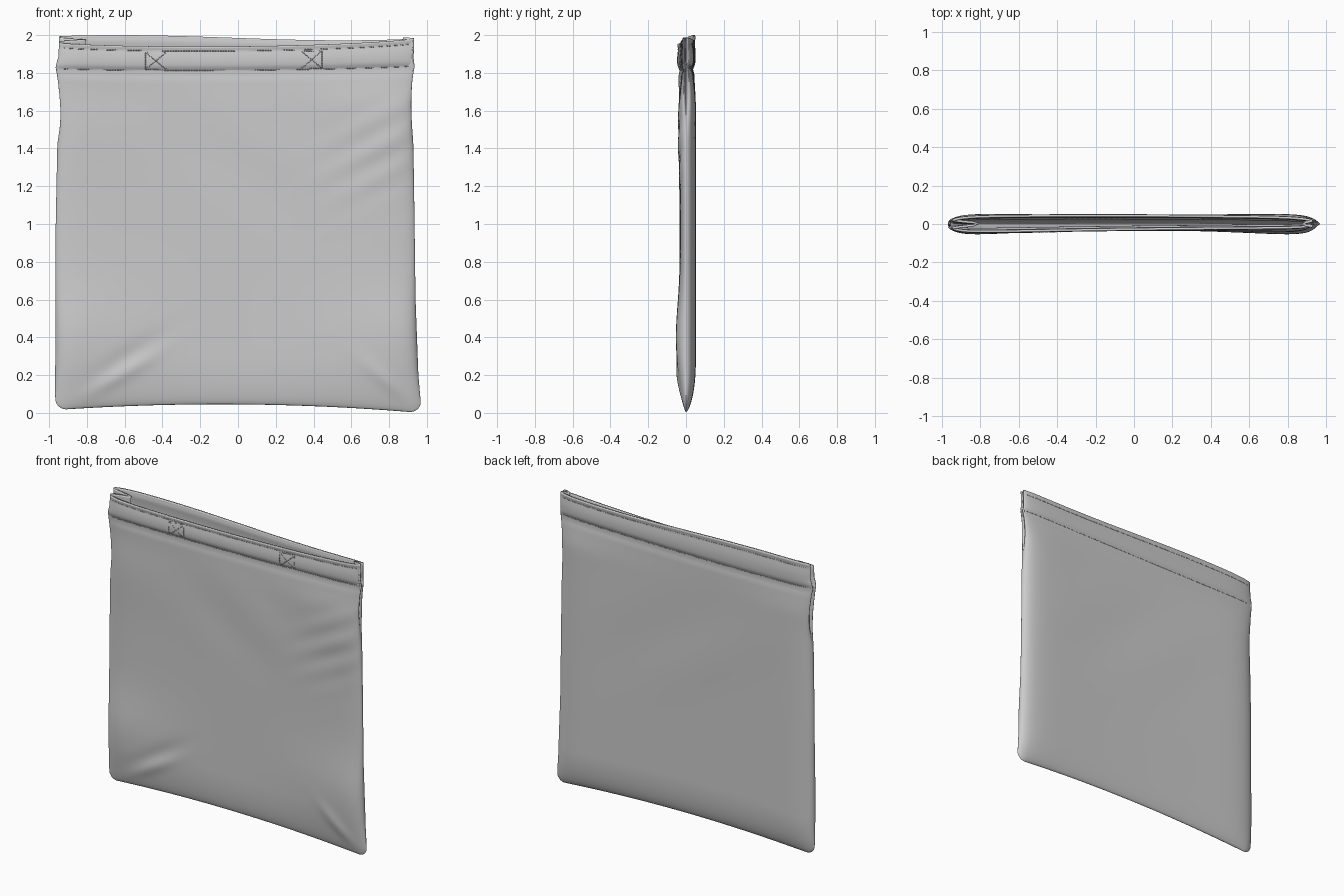
import bpy, bmesh, math
from mathutils import Vector

if "Cube" in bpy.data.objects:
    bpy.data.objects.remove(bpy.data.objects["Cube"])

NA, BODY, HEM = 120, 80, 16
A0 = 0.3
LEFT = [(0, -.965), (.1, -.968), (1, -.965), (1.5, -.955), (1.78, -.962), (1.83, -.968), (1.89, -.95), (2.1, -.945)]
RIGHT = [(0, .966), (.05, .968), (.2, .955), (.6, .94), (1.2, .932), (1.5, .927), (1.78, .93), (1.83, .937), (1.88, .93), (2.1, .935)]


def interp(table, z):
    for (z0, x0), (z1, x1) in zip(table, table[1:]):
        if z <= z1:
            return x0 + (x1 - x0) * max(0, z - z0) / (z1 - z0)
    return table[-1][1]


def smooth(e0, e1, x):
    t = min(1, max(0, (x - e0) / (e1 - e0)))
    return t * t * (3 - 2 * t)


def quad(a, b, c, u):
    return b + (c - a) / 2 * u + ((a + c) / 2 - b) * u * u


def gauss(x, c, w):
    return math.exp(-((x - c) / w) ** 2)


def crease(x, z, cx, cz, ang, length, width):
    c, s = math.cos(ang), math.sin(ang)
    return gauss(c * (x - cx) + s * (z - cz), 0, length) * gauss(c * (z - cz) - s * (x - cx), 0, width)


# Heights of the rim and of the hem seam on either sheet
def rim(front, u):
    return quad(1.963, 1.94, 1.987, u) if front else quad(1.992, 1.985, 1.985, u) - .012 * math.sin(math.pi * u)


def seam(front, u):
    return quad(1.82, 1.81, 1.835, u) if front else quad(1.83, 1.82, 1.832, u)


def wrinkles(x, z, front):
    if front:
        w = .010 * crease(x, z, -.62, .2, .55, .2, .04) - .008 * crease(x, z, -.58, .3, .55, .22, .05)
        w += .010 * crease(x, z, .78, .17, -.75, .16, .04)
        w += .004 * math.sin(38 * (z - .5 * x)) * crease(x, z, .75, 1.4, .8, .28, .2)
        return w + .003 * math.sin(9 * (z + .9 * x)) * gauss(x, .1, .5) * gauss(z, 1.4, .3)
    return .003 * math.sin(8 * (z + .8 * x)) * gauss(z, 1.2, .4) * gauss(x, 0, .6)


def point(front, a, v):
    """Sheet point: a runs left to right over 0..pi, v 0..1 is body, 1..2 is hem."""
    u = -math.cos(a)
    k = math.sqrt(max(0, 1 - abs(u) ** 12))
    d = (1 - abs(u)) * .96
    zb = quad(.015, .045, 0, u)
    if d < .06:
        zb += .06 - math.sqrt(max(0, .0036 - (.06 - d) ** 2))
    m = min(1, 1.3 * k)

    def height(fn):
        mean = (fn(True, u) + fn(False, u)) / 2
        return mean + (fn(front, u) - mean) * m
    zs, zt = height(seam), height(rim)
    z = zb + (zs - zb) * v ** 1.5 if v < 1 else zs + (zt - zs) * (v - 1)
    # Side gusset tucks inward towards the rim
    f = smooth(1.4, 1.9, z)
    b = min(a, math.pi - a)
    if b < A0:
        depth = .14 if a < 1.5 else .05
        uf = math.copysign(1 - depth * (1 - b / A0) ** 2, u)
        kf = .4 * b / A0
    else:
        uf = -math.cos((a - A0) / (math.pi - 2 * A0) * math.pi)
        kf = .4 + .6 * math.sqrt(max(0, 1 - abs(uf) ** 12))
    u += (uf - u) * f
    k += (kf - k) * f
    l, r = interp(LEFT, z), interp(RIGHT, z)
    x = l + (r - l) * (u + 1) / 2
    # Pillow thickness of the front or back sheet
    t = smooth(1.62, 1.84, z)
    if front:
        h = .033 + u * u * (.034 * gauss(z, .4, .25) + .014 * gauss(z, 1.5, .25))
        h += (quad(.046, .03, .022, u) - h) * t
    else:
        h = .046 + .012 * u * u
        h += (quad(.04, .045, .034, u) - h) * t
    h -= .008 * gauss(z, zs, .016)
    if v > 1:
        h += .006 * math.sin(math.pi * min(1, (v - 1) / .82)) + .004 * smooth(1.82, 1.95, v)
    h += wrinkles(x, z, front) * (1 - t)
    q = min(1, (z - zb) / .25)
    kb = max(0, 1 - (1 - q) ** 2) ** .55
    return Vector((x, (-h if front else h) * k * kb, z))


# Bag: one continuous sleeve closed along the bottom, thickened at the hem
ring = [(True, math.pi * i / NA) for i in range(NA)] + [(False, math.pi * (1 - i / NA)) for i in range(NA)]
rows = [i / BODY for i in range(BODY)] + [1 + i / HEM for i in range(HEM + 1)]
bm = bmesh.new()
grid = [[bm.verts.new(point(s, a, v)) for s, a in ring] for v in rows]
n = len(ring)
for j in range(len(rows) - 1):
    for i in range(n):
        k = (i + 1) % n
        bm.faces.new((grid[j][i], grid[j][k], grid[j + 1][k], grid[j + 1][i]))
bmesh.ops.remove_doubles(bm, verts=grid[0], dist=1e-5)
mesh = bpy.data.meshes.new("bag")
bm.to_mesh(mesh)
bm.free()
bag = bpy.data.objects.new("bag", mesh)
bpy.context.collection.objects.link(bag)
group = bag.vertex_groups.new(name="hem")
first = len(mesh.vertices) - n * (HEM + 1)
group.add(list(range(first, len(mesh.vertices))), 1.0, 'REPLACE')
solid = bag.modifiers.new("cloth", 'SOLIDIFY')
solid.thickness = .013
solid.offset = -1
solid.vertex_group = "hem"
solid.thickness_vertex_group = .4
bpy.context.view_layer.objects.active = bag
bag.select_set(True)
bpy.ops.object.shade_smooth_by_angle(angle=math.radians(60))


# Stitching: short threads lying on the sheet
def on_sheet(front, x, v):
    lo, hi = A0, math.pi - A0
    for _ in range(25):
        mid = (lo + hi) / 2
        if point(front, mid, v).x < x:
            lo = mid
        else:
            hi = mid
    return point(front, lo, v) + Vector((0, -.001 if front else .001, 0))


def stitches(name, front, lines, step=.014):
    curve = bpy.data.curves.new(name, 'CURVE')
    curve.dimensions = '3D'
    curve.bevel_depth = .002
    curve.bevel_resolution = 0
    curve.use_fill_caps = True
    for (x0, v0), (x1, v1) in lines:
        count = max(2, round(math.hypot(x1 - x0, (v1 - v0) * .14) / step))
        for i in range(count):
            sp = curve.splines.new('POLY')
            sp.points.add(1)
            for p, t in zip(sp.points, (i / count, (i + .7) / count)):
                p.co = (*on_sheet(front, x0 + (x1 - x0) * t, v0 + (v1 - v0) * t), 1)
    bpy.context.collection.objects.link(bpy.data.objects.new(name, curve))


for side, front in (("front", True), ("back", False)):
    for part, v in (("lower", 1.03), ("upper", 1.82)):
        stitches(f"{side}_{part}_stitching", front, [((-.92, v), (.91, v))])

# Crossed stitch boxes on the front hem
for name, cx in (("left", -.435), ("right", .39)):
    a, b, lo, hi = cx - .055, cx + .055, 1.06, 1.76
    stitches(f"{name}_cross_stitch", True, [
        ((a, lo), (b, lo)), ((a, hi), (b, hi)), ((a, lo), (a, hi)), ((b, lo), (b, hi)),
        ((a, lo), (b, hi)), ((a, hi), (b, lo))], .012)
